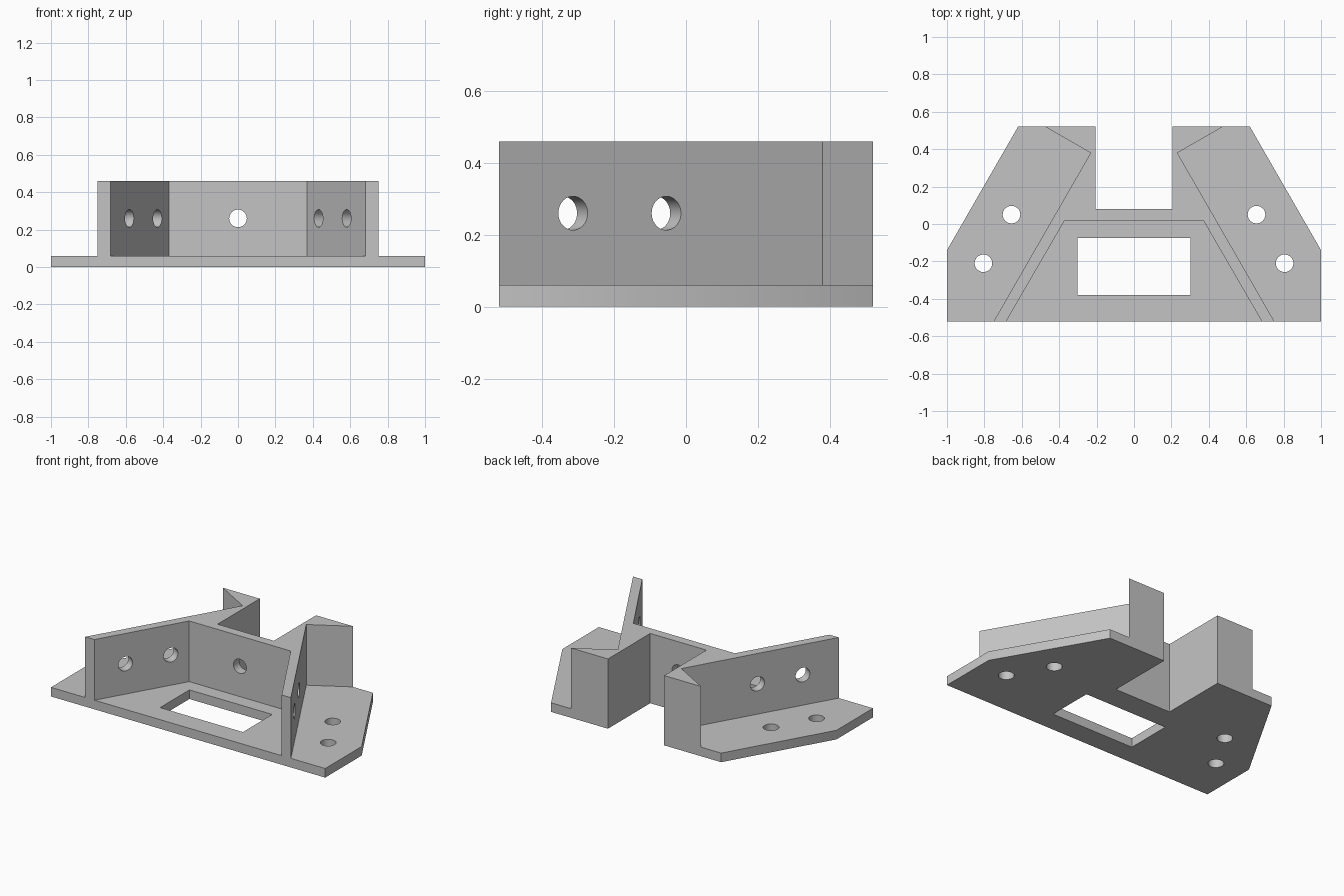
import bpy, bmesh, math
from mathutils import Matrix, Vector

cube = bpy.data.objects.get("Cube")
if cube:
    bpy.data.objects.remove(cube, do_unlink=True)

BASE, TOP = 0.06, 0.46
HOLE_R, HOLE_Z = 0.047, 0.26
FRONT, BACK = -0.52, 0.52

grey = bpy.data.materials.new("plain grey")
grey.use_nodes = True
colour = (0.55, 0.55, 0.55, 1)
grey.diffuse_color = colour
grey.node_tree.nodes["Principled BSDF"].inputs["Base Color"].default_value = colour


def finish(name, bm):
    bmesh.ops.recalc_face_normals(bm, faces=bm.faces[:])
    mesh = bpy.data.meshes.new(name)
    bm.to_mesh(mesh)
    bm.free()
    mesh.materials.append(grey)
    obj = bpy.data.objects.new(name, mesh)
    bpy.context.collection.objects.link(obj)
    return obj


def prism(name, half, z0, z1):
    """Extrude an outline given by its right-hand half, mirrored across x."""
    outline = half + [(-x, y) for x, y in reversed(half)]
    bm = bmesh.new()
    face = bm.faces.new([bm.verts.new((x, y, z0)) for x, y in outline])
    ext = bmesh.ops.extrude_face_region(bm, geom=[face])
    verts = [v for v in ext["geom"] if isinstance(v, bmesh.types.BMVert)]
    bmesh.ops.translate(bm, verts=verts, vec=(0, 0, z1 - z0))
    return finish(name, bm)


def drill(name, centre, axis, length):
    """Cylinder cutter along an axis."""
    bm = bmesh.new()
    turn = Vector(axis).to_track_quat('Z', 'Y').to_matrix().to_4x4()
    bmesh.ops.create_cone(bm, cap_ends=True, segments=40, radius1=HOLE_R,
                          radius2=HOLE_R, depth=length,
                          matrix=Matrix.Translation(centre) @ turn)
    return finish(name, bm)


def cut(obj, cutters):
    bpy.context.view_layer.objects.active = obj
    for cutter in cutters:
        cutter.hide_render = True
        mod = obj.modifiers.new("cut", 'BOOLEAN')
        mod.operation = 'DIFFERENCE'
        mod.solver = 'EXACT'
        mod.object = cutter
        bpy.ops.object.modifier_apply(modifier=mod.name)
        bpy.data.objects.remove(cutter, do_unlink=True)
    bpy.ops.object.select_all(action='DESELECT')
    obj.select_set(True)
    bpy.ops.object.shade_smooth_by_angle(angle=math.radians(30))


# Base plate with rear notch, window and four mounting holes
plate = prism("base_plate", [(1, FRONT), (1, -0.14), (0.62, BACK),
                             (0.205, BACK), (0.205, 0.08)], 0, BASE)
cutters = [prism("window_cutter", [(0.302, -0.38), (0.302, -0.075)], -0.1, 0.2)]
for side in (1, -1):
    for x, y in ((0.655, 0.05), (0.805, -0.21)):
        cutters.append(drill("mount_hole_cutter", (side * x, y, 0), (0, 0, 1), 0.4))
cut(plate, cutters)

# Upright wall: splayed arms, cross wall and rear corner blocks
wall = prism("bracket_wall", [(0.37, 0.02), (0.683, FRONT), (0.75, FRONT),
                              (0.232, 0.38), (0.475, BACK), (0.205, BACK),
                              (0.205, 0.08)], BASE, TOP)
cutters = [drill("centre_hole_cutter", (0, 0.05, HOLE_Z), (0, 1, 0), 0.2)]
for side in (1, -1):
    for x, y in ((0.604, -0.33), (0.454, -0.071)):
        axis = (side * math.cos(math.pi / 6), 0.5, 0)
        cutters.append(drill("arm_hole_cutter", (side * x, y, HOLE_Z), axis, 0.2))
cut(wall, cutters)
